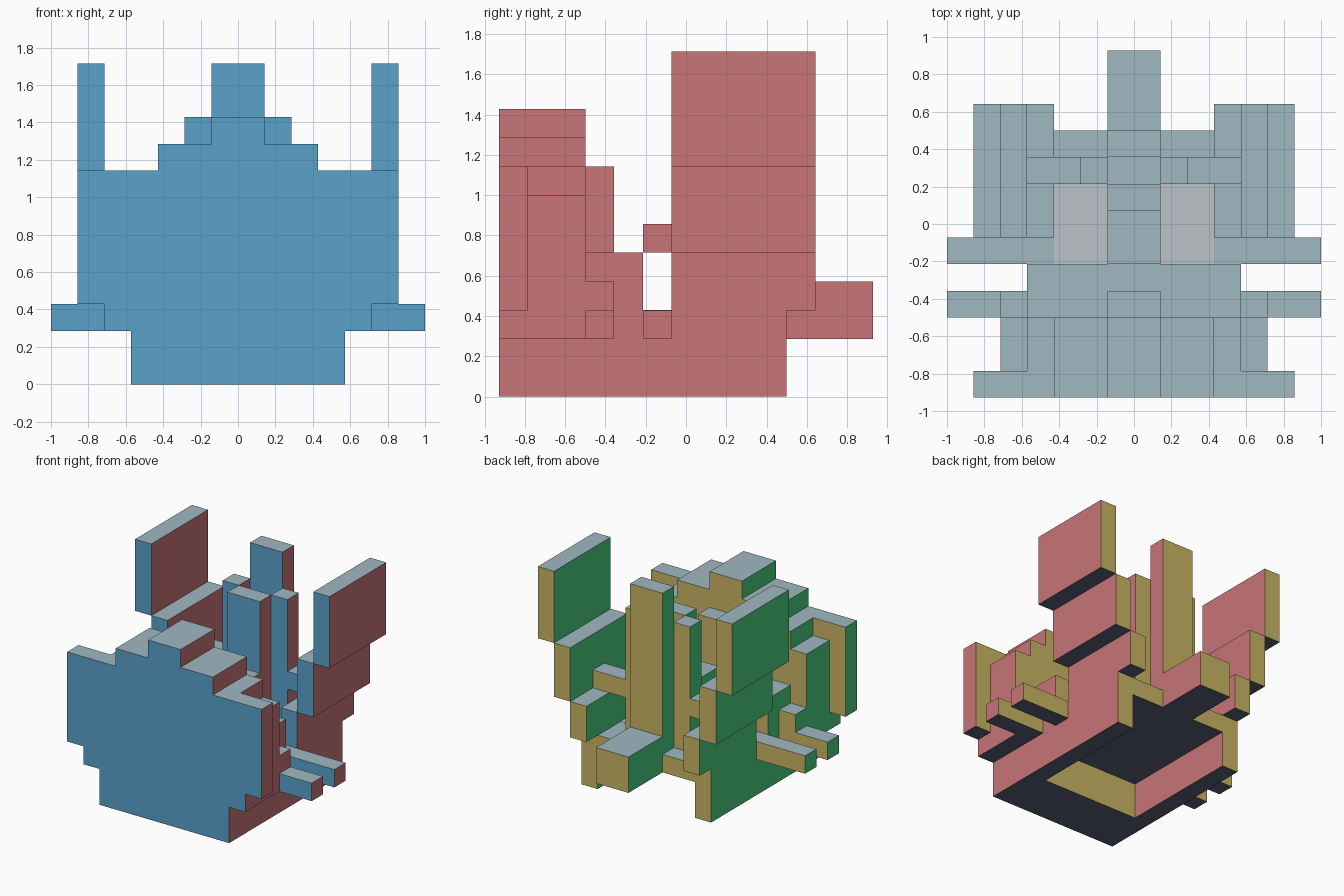
import bpy, bmesh
from mathutils import Vector

if "Cube" in bpy.data.objects:
    bpy.data.objects.remove(bpy.data.objects["Cube"])

U = 1 / 7  # one block
Y0 = 6.5   # block offset that centres the depth


def lin(c):
    c /= 255
    return c / 12.92 if c <= 0.04045 else ((c + 0.055) / 1.055) ** 2.4


def material(name, rgb):
    m = bpy.data.materials.new(name)
    m.diffuse_color = (*[lin(c) for c in rgb], 1)
    m.use_nodes = True
    m.node_tree.nodes["Principled BSDF"].inputs["Base Color"].default_value = m.diffuse_color
    return m


# One colour for each facing direction
SIDES = [
    (Vector((0, -1, 0)), material("front_blue", (90, 162, 203))),
    (Vector((1, 0, 0)), material("right_red", (200, 117, 119))),
    (Vector((0, 0, 1)), material("top_grey_blue", (160, 184, 194))),
    (Vector((-1, 0, 0)), material("left_green", (75, 205, 130))),
    (Vector((0, 1, 0)), material("back_olive", (202, 181, 100))),
    (Vector((0, 0, -1)), material("bottom_slate", (88, 97, 117))),
]
PALE = material("pale_floor", (188, 195, 200))


def add_part(name, boxes, mirror=False, single=None):
    """Boxes are (x0, x1, y0, y1, z0, z1) in blocks, y counted from the front."""
    bm = bmesh.new()
    if mirror:
        boxes = boxes + [(-b[1], -b[0], *b[2:]) for b in boxes]
    for x0, x1, y0, y1, z0, z1 in boxes:
        vs = bmesh.ops.create_cube(bm, size=1)["verts"]
        for v in vs:
            v.co = ((x0 if v.co.x < 0 else x1) * U,
                    ((y0 if v.co.y < 0 else y1) - Y0) * U,
                    (z0 if v.co.z < 0 else z1) * U)
    bm.normal_update()
    mesh = bpy.data.meshes.new(name)
    if single:
        mesh.materials.append(single)
    else:
        for _, m in SIDES:
            mesh.materials.append(m)
        for f in bm.faces:
            f.material_index = max(range(6), key=lambda i: f.normal.dot(SIDES[i][0]))
    bm.to_mesh(mesh)
    bm.free()
    ob = bpy.data.objects.new(name, mesh)
    bpy.context.collection.objects.link(ob)


# Base: front block, two side rails and the deck over them
add_part("base_front", [(-4, 4, 0, 3, 0, 2)])
add_part("base_rails", [(3, 4, 3, 10, 0, 2)], mirror=True)
add_part("deck", [(-4, 4, 3, 10, 2, 3)])
add_part("deck_inlay", [(1, 3, 5, 8, 3, 3.01)], mirror=True, single=PALE)

# Front shield with stepped crown
add_part("front_shield", [(-5, 5, 0, 3, 2, 3), (-6, 6, 0, 1, 3, 8),
                          (-5, 5, 1, 3, 3, 7), (-4, 4, 1, 3, 7, 8)])
add_part("crown", [(-3, 3, 0, 3, 8, 9), (-1, 1, 0, 3, 9, 10)])

# Ledge and spine behind the shield
add_part("rear_ledge", [(-4, 4, 3, 5, 3, 5)])
add_part("spine", [(-1, 1, 3, 4, 5, 8)])

# Side arms
add_part("front_arms", [(4, 5, 3, 4, 2, 4), (5, 7, 3, 4, 2, 3)], mirror=True)
add_part("middle_arms", [(4, 7, 5, 6, 2, 3)], mirror=True)

# Wings stepping outward
add_part("wings", [(3, 4, 6, 11, 3, 5), (4, 5, 6, 11, 5, 8),
                   (5, 6, 6, 11, 8, 12)], mirror=True)

# Centre towers, side columns and links
add_part("centre_bar", [(-1, 1, 5, 7, 5, 6)])
add_part("middle_tower", [(-1, 1, 7, 8, 3, 10)])
add_part("cross_bar", [(-4, 4, 8, 9, 5, 6)])
add_part("side_columns", [(1, 2, 8, 9, 3, 10)], mirror=True)
add_part("rear_tower", [(-1, 1, 9, 10, 3, 12)])

# Tail
add_part("tail", [(-1, 1, 10, 13, 2, 4)])
